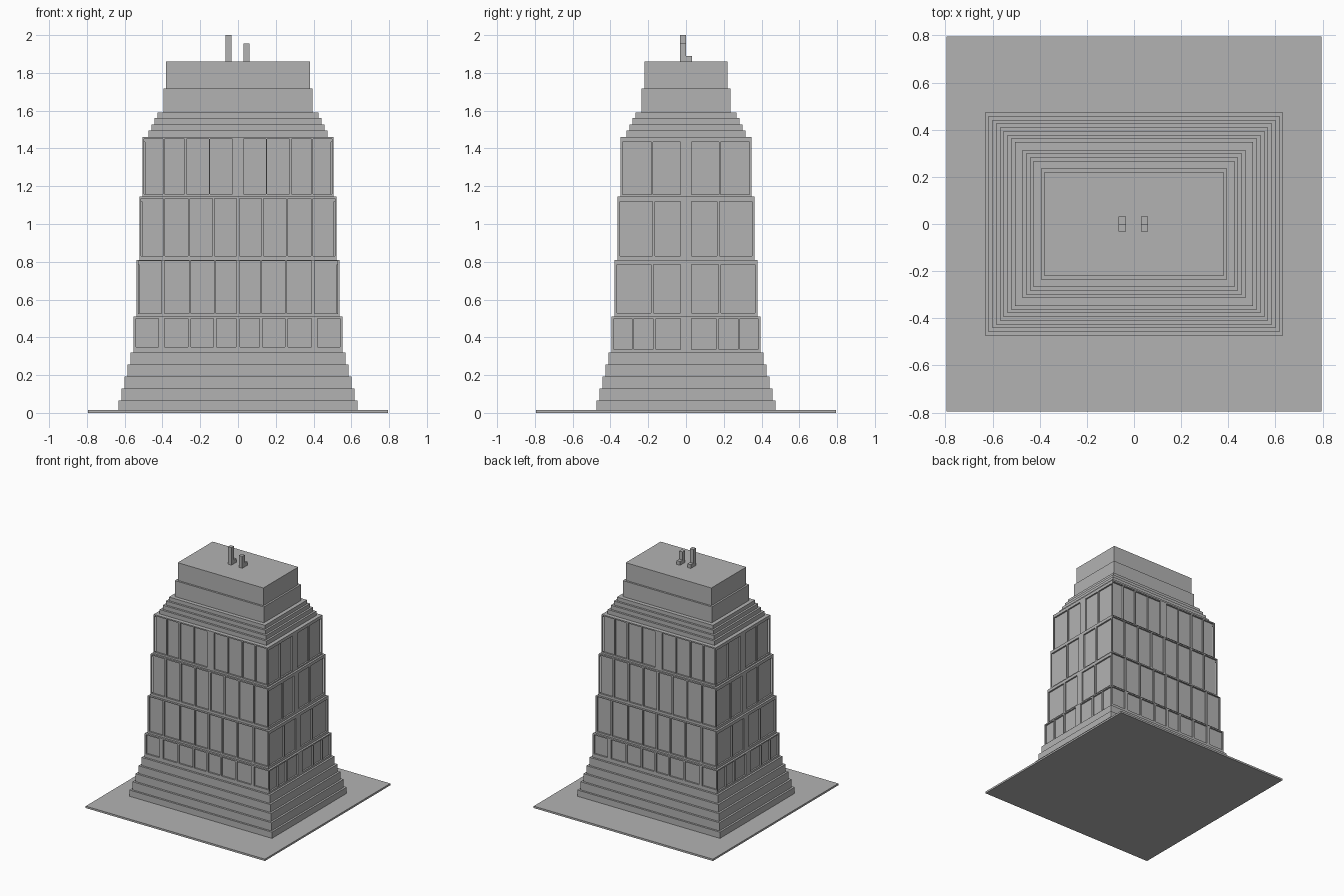
import bpy, bmesh

if "Cube" in bpy.data.objects:
    bpy.data.objects.remove(bpy.data.objects["Cube"])

stone = bpy.data.materials.new("grey_stone")
stone.diffuse_color = (0.45, 0.45, 0.45, 1)
stone.use_nodes = True
stone.node_tree.nodes["Principled BSDF"].inputs["Base Color"].default_value = stone.diffuse_color
D = 0.012  # depth of the window recesses


def add_box(bm, x0, x1, y0, y1, z0, z1):
    vs = bmesh.ops.create_cube(bm, size=1)["verts"]
    for v in vs:
        v.co.x = x1 if v.co.x > 0 else x0
        v.co.y = y1 if v.co.y > 0 else y0
        v.co.z = z1 if v.co.z > 0 else z0


def finish(name, bm):
    me = bpy.data.meshes.new(name)
    bm.to_mesh(me)
    bm.free()
    me.materials.append(stone)
    ob = bpy.data.objects.new(name, me)
    bpy.context.collection.objects.link(ob)


def block(name, *dims):
    bm = bmesh.new()
    add_box(bm, *dims)
    finish(name, bm)


def wall(bm, half, out, along_x, z0, z1, w0, w1, windows):
    """Rails and posts around mirrored window openings, on both opposite walls."""
    wins = sorted([(a, min(b, half)) for a, b in windows] +
                  [(-min(b, half), -a) for a, b in windows])
    edges = [-half] + [e for w in wins for e in w] + [half]
    parts = [(-half, half, z0, w0), (-half, half, w1, z1)]
    parts += [(a, b, w0, w1) for a, b in zip(edges[::2], edges[1::2]) if b - a > 0.001]
    for a, b, lo, hi in parts:
        for p, q in ((-out, D - out), (out - D, out)):
            if along_x:
                add_box(bm, a, b, p, q, lo, hi)
            else:
                add_box(bm, p, q, a, b, lo, hi)


# ground slab
block("ground_slab", -0.795, 0.795, -0.795, 0.795, 0, 0.015)

# plain stepped tiers: half width, half depth, bottom, top
tiers = [
    ("base_step", 0.633, 0.473, 0.015, 0.065), ("base_step", 0.617, 0.458, 0.065, 0.13),
    ("base_step", 0.601, 0.442, 0.13, 0.193), ("base_step", 0.585, 0.426, 0.193, 0.255),
    ("base_step", 0.569, 0.41, 0.255, 0.32),
    ("roof_step", 0.474, 0.315, 1.46, 1.495), ("roof_step", 0.458, 0.299, 1.495, 1.528),
    ("roof_step", 0.442, 0.283, 1.528, 1.56), ("roof_step", 0.426, 0.267, 1.56, 1.59),
    ("lower_penthouse", 0.395, 0.236, 1.59, 1.718), ("upper_penthouse", 0.38, 0.221, 1.718, 1.86)]
for name, hx, hy, z0, z1 in tiers:
    block(name, -hx, hx, -hy, hy, z0, z1)

# window storeys: half sizes, z range, then front and side openings (right half)
storeys = [
    (0.553, 0.394, 0.32, 0.51,
     0.35, 0.5, [(.01, .115), (.13, .25), (.265, .39), (.42, .54)],
     0.335, 0.5, [(.03, .16), (.175, .275), (.285, .385)]),
    (0.537, 0.378, 0.51, 0.81,
     0.525, 0.805, [(.008, .116), (.127, .249), (.26, .39), (.405, .527)],
     0.53, 0.785, [(.03, .172), (.185, .368)]),
    (0.521, 0.362, 0.81, 1.145,
     0.83, 1.135, [(.008, .124), (.136, .254), (.265, .386), (.397, .513)],
     0.83, 1.12, [(.03, .165), (.178, .355)]),
    (0.505, 0.347, 1.145, 1.46,
     1.16, 1.45, [(.03, .149), (.154, .272), (.283, .388), (.397, .497)],
     1.155, 1.435, [(.03, .175), (.183, .337)])]
for hx, hy, z0, z1, f0, f1, front, s0, s1, side in storeys:
    bm = bmesh.new()
    add_box(bm, D - hx, hx - D, D - hy, hy - D, z0, z1)
    wall(bm, hx, hy, True, z0, z1, f0, f1, front)
    wall(bm, hy - D, hx, False, z0, z1, s0, s1, side)
    finish("window_storey", bm)

# rooftop masts, each with a low foot behind it
for x, top in ((-0.05, 2.0), (0.045, 1.955)):
    block("roof_mast", x - 0.015, x + 0.015, -0.032, 0, 1.86, top)
    block("mast_foot", x - 0.015, x + 0.015, 0, 0.032, 1.86, 1.89)
